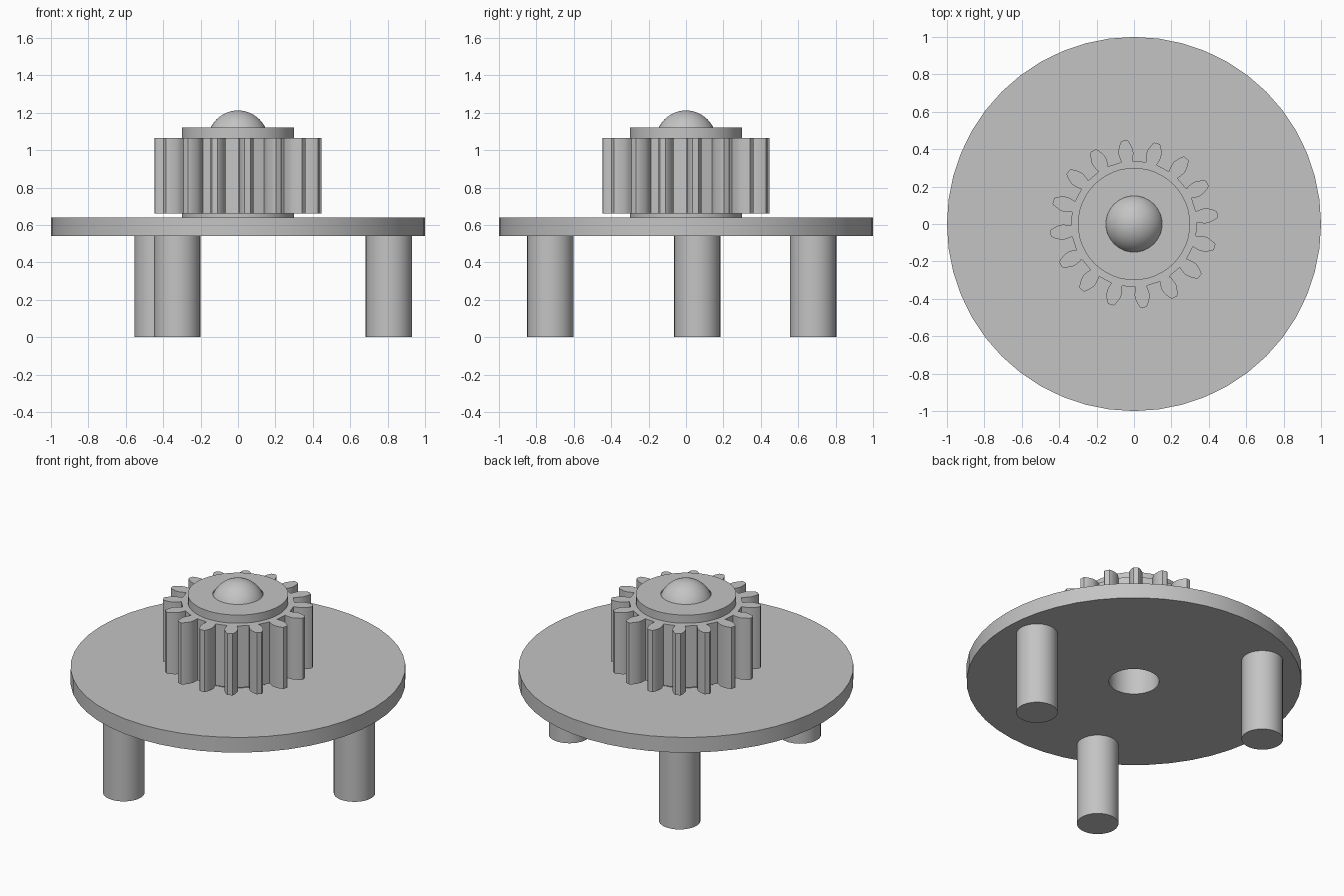
import bpy
import bmesh
from math import sin, cos, pi, radians

cube = bpy.data.objects.get("Cube")
if cube:
    bpy.data.objects.remove(cube, do_unlink=True)

grey = bpy.data.materials.new("plain grey")
grey.use_nodes = True
COLOUR = (0.55, 0.55, 0.55, 1)
grey.diffuse_color = COLOUR
grey.node_tree.nodes["Principled BSDF"].inputs["Base Color"].default_value = COLOUR


def finish(bm, name, smooth=True):
    """Turn a bmesh into a shaded, grey object."""
    bmesh.ops.recalc_face_normals(bm, faces=bm.faces)
    mesh = bpy.data.meshes.new(name)
    bm.to_mesh(mesh)
    bm.free()
    mesh.materials.append(grey)
    obj = bpy.data.objects.new(name, mesh)
    bpy.context.collection.objects.link(obj)
    if smooth:
        bpy.ops.object.select_all(action='DESELECT')
        obj.select_set(True)
        bpy.context.view_layer.objects.active = obj
        bpy.ops.object.shade_smooth_by_angle(angle=radians(30))
    return obj


def ring(name, inner, outer, bottom, top, sides=48):
    """A washer-like solid with a round bore."""
    bm = bmesh.new()
    section = ((inner, bottom), (outer, bottom), (outer, top), (inner, top))
    loops = []
    for i in range(sides):
        a = 2 * pi * i / sides
        loops.append([bm.verts.new((r * cos(a), r * sin(a), z)) for r, z in section])
    for i, here in enumerate(loops):
        there = loops[(i + 1) % sides]
        for k in range(4):
            n = (k + 1) % 4
            bm.faces.new((here[k], there[k], there[n], here[n]))
    return finish(bm, name)


def cylinder(name, x, y, radius, bottom, top):
    bm = bmesh.new()
    bmesh.ops.create_cone(bm, cap_ends=True, segments=32, radius1=radius,
                          radius2=radius, depth=top - bottom)
    bmesh.ops.translate(bm, verts=bm.verts, vec=(x, y, (top + bottom) / 2))
    return finish(bm, name)


def gear(name, teeth, phase, inner, bottom, top):
    """Spur gear: undercut teeth around a ring, extruded upwards."""
    # radius and half width of one tooth, root to tip
    flank = ((0.3375, 0.029), (0.355, 0.035), (0.38, 0.04), (0.4, 0.039),
             (0.425, 0.03), (0.441, 0.022), (0.449, 0.015))
    bm = bmesh.new()

    def point(r, a):
        return bm.verts.new((r * cos(a), r * sin(a), bottom))

    parts = []
    for i in range(teeth):
        a = phase + 2 * pi * i / teeth
        right = [point(r, a - w / r) for r, w in flank]
        left = [point(r, a + w / r) for r, w in flank]
        half = flank[0][1] / flank[0][0]
        parts.append((right, left, point(inner, a - half), point(inner, a + half)))
    for i, (right, left, in_r, in_l) in enumerate(parts):
        next_right, _, next_in, _ = parts[(i + 1) % teeth]
        bm.faces.new(right + left[::-1])
        bm.faces.new((in_r, right[0], left[0], in_l))
        bm.faces.new((in_l, left[0], next_right[0], next_in))
    made = bmesh.ops.extrude_face_region(bm, geom=bm.faces[:], use_keep_orig=True)
    raised = [g for g in made["geom"] if isinstance(g, bmesh.types.BMVert)]
    bmesh.ops.translate(bm, verts=raised, vec=(0, 0, top - bottom))
    return finish(bm, name)


# Round table plate and the gear hub share one bore
ring("base_plate", 0.15, 1.0, 0.54, 0.64)
ring("gear_hub", 0.15, 0.3, 0.64, 1.12)
gear("gear_teeth", 16, radians(6.5), 0.29, 0.66, 1.066)

# Ball seated in the top of the bore
bm = bmesh.new()
bmesh.ops.create_uvsphere(bm, u_segments=40, v_segments=24, radius=0.162)
bmesh.ops.translate(bm, verts=bm.verts, vec=(0, 0, 1.05))
finish(bm, "top_ball")

# Three legs
for name, x, y in (("left_leg", 0.807, 0.06),
                   ("back_leg", -0.43, 0.68),
                   ("front_leg", -0.325, -0.725)):
    cylinder(name, x, y, 0.124, 0, 0.54)
